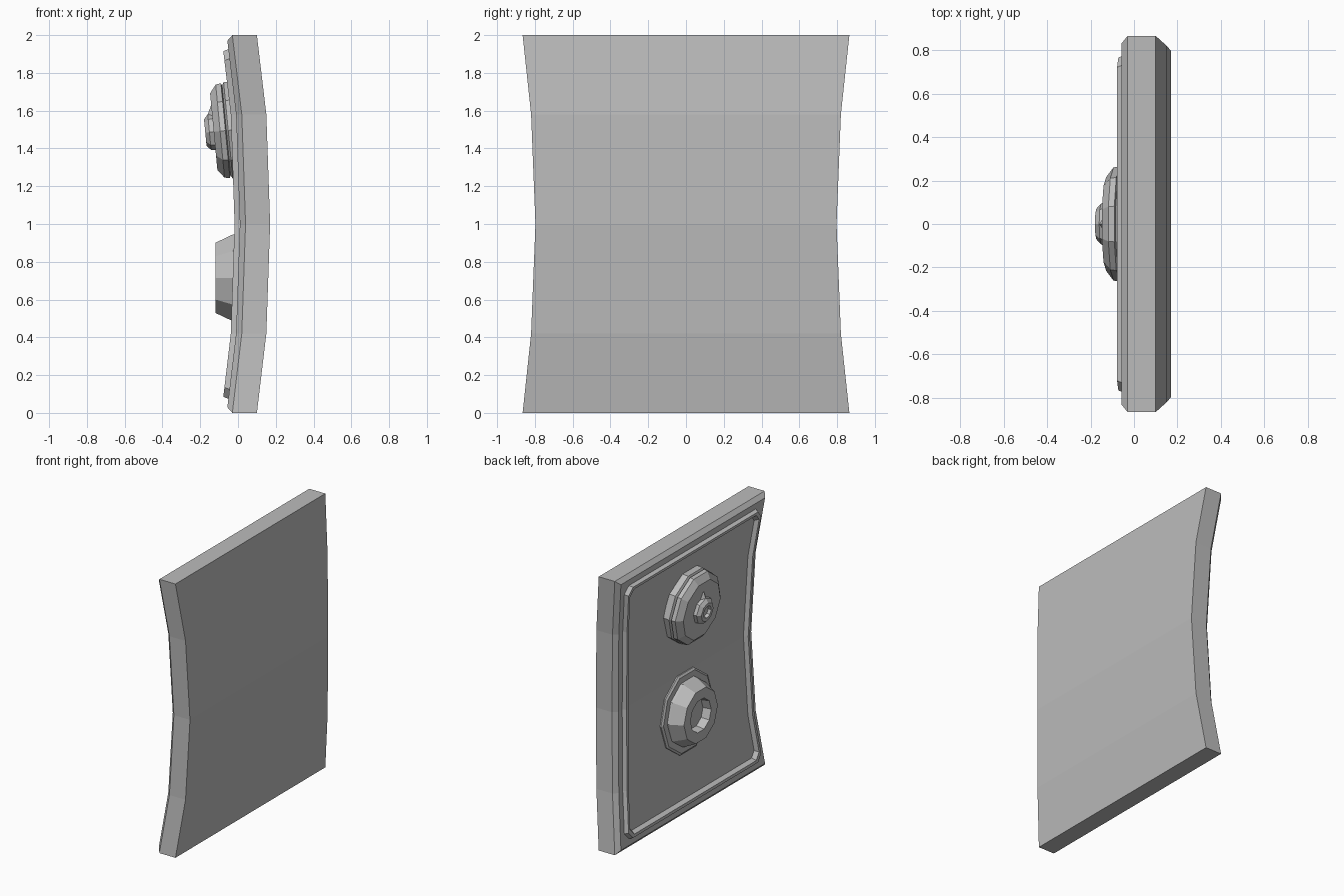
import bpy
import bmesh
import math
from mathutils import Vector

cube = bpy.data.objects.get("Cube")
if cube:
    bpy.data.objects.remove(cube, do_unlink=True)

GRAY = (0.5, 0.5, 0.5)
grey = bpy.data.materials.new("plain_grey")
grey.use_nodes = True
grey.diffuse_color = (*GRAY, 1)
grey.node_tree.nodes["Principled BSDF"].inputs["Base Color"].default_value = (*GRAY, 1)


def finish(bm, name):
    bmesh.ops.remove_doubles(bm, verts=bm.verts[:], dist=0.0001)
    bmesh.ops.recalc_face_normals(bm, faces=bm.faces[:])
    mesh = bpy.data.meshes.new(name)
    bm.to_mesh(mesh)
    bm.free()
    mesh.materials.append(grey)
    obj = bpy.data.objects.new(name, mesh)
    bpy.context.collection.objects.link(obj)
    return obj


def bridge(bm, a, b):
    n = len(a)
    for i in range(n):
        j = (i + 1) % n
        bm.faces.new((a[i], a[j], b[j], b[i]))


# Bowed profile: (distance from mid height, forward shift, half width)
BOW = [(0, 0.04, 0.797), (0.58, 0.02, 0.82), (1.0, -0.03, 0.865)]


def bow(z):
    d = abs(z - 1)
    for (d0, s0, w0), (d1, s1, w1) in zip(BOW, BOW[1:]):
        if d <= d1 + 0.001:
            t = (d - d0) / (d1 - d0)
            return s0 + t * (s1 - s0), w0 + t * (w1 - w0)


def panel_ring(bm, inset, depth, cut):
    """One bowed outline of the panel with clipped corners."""
    lo, hi = inset, 2 - inset
    side = [(cut, lo), (0, lo + cut), (0, 0.42), (0, 1), (0, 1.58),
            (0, hi - cut), (cut, hi)]
    ring = []
    for sign, points in ((1, side), (-1, side[::-1])):
        for back, z in points:
            shift, width = bow(z)
            ring.append(bm.verts.new((shift + depth, sign * (width - inset - back), z)))
    return ring


def cap(bm, ring):
    n = len(ring)
    for i in range(n // 2 - 1):
        corners = (ring[i], ring[i + 1], ring[n - 2 - i], ring[n - 1 - i])
        bm.faces.new(corners)


# Panel: back, edge, chamfer, bezel, raised ridge and recessed field
bm = bmesh.new()
steps = [(0, 0.13, 0), (0, 0, 0), (0.03, -0.03, 0), (0.075, -0.03, 0.05),
         (0.085, -0.058, 0.05), (0.105, -0.058, 0.045), (0.12, -0.03, 0.04)]
rings = [panel_ring(bm, *s) for s in steps]
for a, b in zip(rings, rings[1:]):
    bridge(bm, a, b)
cap(bm, rings[0])
cap(bm, rings[-1])
finish(bm, "panel")


def frame(centre, tilt):
    out = Vector((-math.cos(tilt), 0, -math.sin(tilt)))
    up = Vector((-math.sin(tilt), 0, math.cos(tilt)))
    return lambda y, z, h: Vector(centre) + Vector((0, y, 0)) + up * z + out * h


def lathe(name, place, profile, sides=10):
    bm = bmesh.new()
    loops = []
    for r, h in profile:
        angles = [math.tau * i / sides for i in range(sides)]
        loops.append([bm.verts.new(place(r * math.cos(a), r * math.sin(a), h))
                      for a in angles])
    for a, b in zip(loops, loops[1:]):
        bridge(bm, a, b)
    bm.faces.new(loops[0])
    bm.faces.new(loops[-1])
    return finish(bm, name)


def wedge(name, place, width, z0, z1, h0, h1):
    """Pointed marker, widest and tallest at z0 and sharp at z1."""
    bm = bmesh.new()
    points = [(-width, z0, h0), (width, z0, h0), (0, z1, h0), (0, z0, h1)]
    v = [bm.verts.new(place(*p)) for p in points]
    for f in ((0, 1, 2), (0, 1, 3), (1, 2, 3), (2, 0, 3)):
        bm.faces.new([v[i] for i in f])
    finish(bm, name)


# Upper dial with a small pointed hub
upper = frame((-0.007, 0, 1.5), 0.095)
lathe("upper_dial", upper, [(0.27, -0.03), (0.27, 0.045), (0.25, 0.055),
                            (0.265, 0.06), (0.26, 0.088), (0.215, 0.122)])
lathe("dial_hub", upper, [(0.1, 0.11), (0.095, 0.145), (0.07, 0.167),
                          (0.045, 0.167), (0.04, 0.145)], 8)
wedge("dial_pointer", upper, 0.035, 0.085, 0.15, 0.118, 0.15)

# Lower socket on a thin flange, with a recessed middle
lower = frame((0.002, 0, 0.715), -0.03)
lathe("socket_flange", lower, [(0.3, -0.03), (0.3, 0.01), (0.285, 0.02)])
lathe("socket", frame((0, 0, 0.715), 0),
      [(0.245, 0), (0.24, 0.03), (0.195, 0.12), (0.12, 0.12), (0.11, 0.06)])
